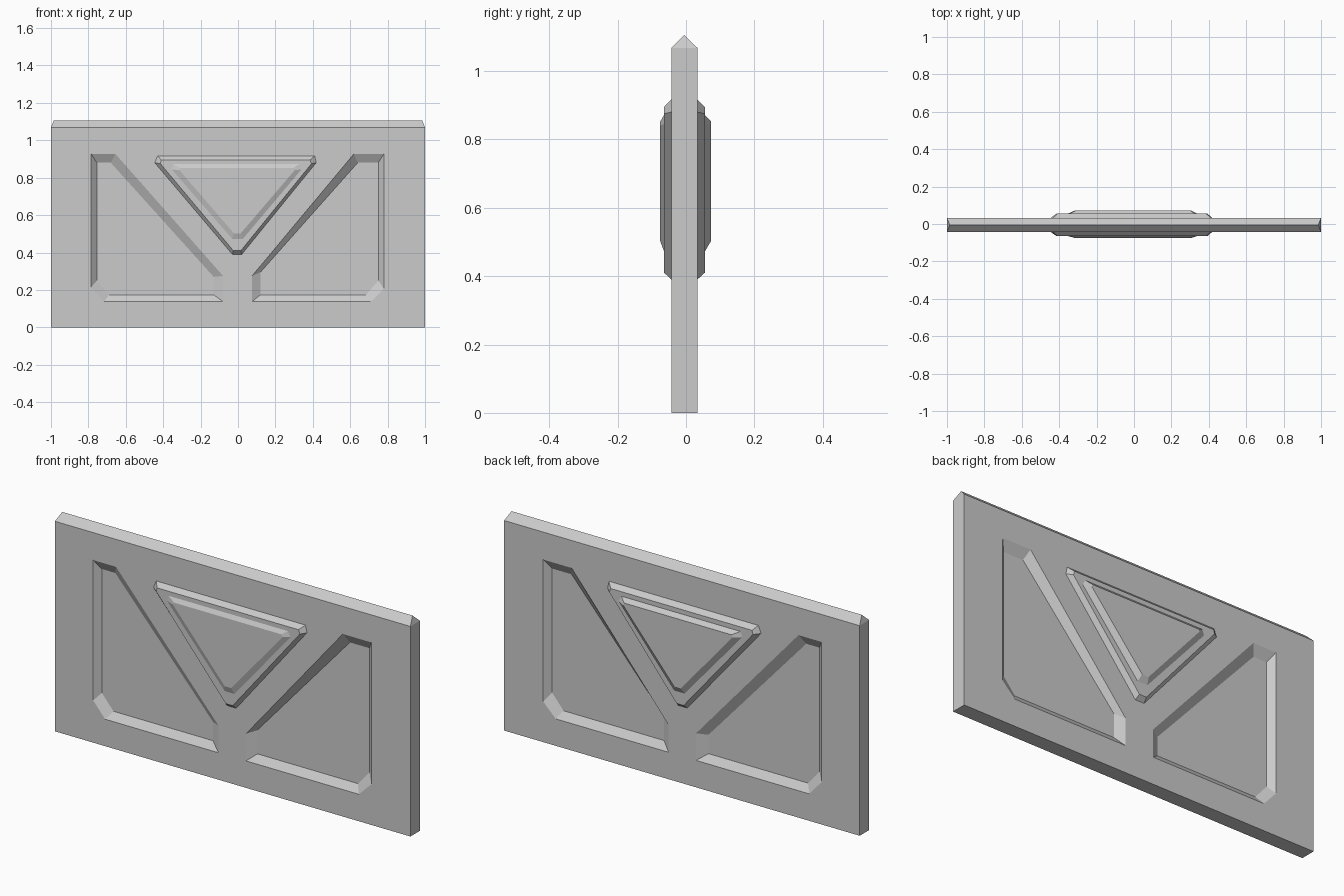
import bpy, bmesh

cube = bpy.data.objects.get("Cube")
if cube:
    bpy.data.objects.remove(cube, do_unlink=True)

stone = bpy.data.materials.new("grey_stone")
stone.use_nodes = True
GREY = (0.6, 0.6, 0.6, 1)
stone.diffuse_color = GREY
stone.node_tree.nodes["Principled BSDF"].inputs["Base Color"].default_value = GREY

FRONT, BACK, MID = -0.043, 0.033, -0.005


def finish(name, bm):
    bmesh.ops.recalc_face_normals(bm, faces=bm.faces)
    mesh = bpy.data.meshes.new(name)
    bm.to_mesh(mesh)
    bm.free()
    mesh.materials.append(stone)
    obj = bpy.data.objects.new(name, mesh)
    bpy.context.collection.objects.link(obj)
    return obj


def loft(name, sections):
    """Join (y, outline) sections into a closed solid; outlines are (x, z) points."""
    bm = bmesh.new()
    rings = [[bm.verts.new((x, y, z)) for x, z in pts] for y, pts in sections]
    n = len(rings[0])
    for a, b in zip(rings, rings[1:]):
        for i in range(n):
            j = (i + 1) % n
            bm.faces.new((a[i], a[j], b[j], b[i]))
    bm.faces.new(rings[0])
    bm.faces.new(rings[-1])
    return finish(name, bm)


# Wall slab with a hipped ridge along the top
bm = bmesh.new()
low = [bm.verts.new((x, y, 0)) for x, y in ((-1, FRONT), (1, FRONT), (1, BACK), (-1, BACK))]
top = [bm.verts.new((v.co.x, v.co.y, 1.068)) for v in low]
left, right = [bm.verts.new((x, MID, 1.105)) for x in (-0.985, 0.985)]
bm.faces.new(low)
for i in range(4):
    j = (i + 1) % 4
    bm.faces.new((low[i], low[j], top[j], top[i]))
bm.faces.new((top[0], top[1], right, left))
bm.faces.new((top[2], top[3], left, right))
bm.faces.new((top[1], top[2], right))
bm.faces.new((top[3], top[0], left))
wall = finish("wall_slab", bm)

# Sunken panels: rim and floor outlines
panels = {
    "right_panel": (
        [(-.785, .928), (-.656, .928), (-.08, .275), (-.08, .137), (-.717, .137), (-.785, .215)],
        [(-.755, .88), (-.68, .88), (-.13, .27), (-.13, .174), (-.69, .174), (-.755, .25)]),
    "left_panel": (
        [(.78, .928), (.62, .928), (.075, .275), (.075, .137), (.71, .137), (.78, .206)],
        [(.75, .88), (.64, .88), (.12, .295), (.12, .174), (.685, .174), (.75, .25)]),
}
DEPTH = 0.028
for name, (rim, floor) in panels.items():
    for side, y, out in (("front", FRONT, -1), ("back", BACK, 1)):
        cutter = loft(f"{side}_{name}_cutter",
                      [(y + out * 0.05, rim), (y, rim), (y - out * DEPTH, floor)])
        cutter.hide_render = True
        mod = wall.modifiers.new(cutter.name, "BOOLEAN")
        mod.operation = "DIFFERENCE"
        mod.solver = "EXACT"
        mod.object = cutter
        bpy.context.view_layer.objects.active = wall
        bpy.ops.object.modifier_apply(modifier=mod.name)
        bpy.data.objects.remove(cutter, do_unlink=True)

# Raised triangle in two bevelled steps, on both sides
base = [(-.43, .917), (.41, .917), (.418, .88), (.02, .39), (-.03, .39), (-.445, .88)]
step = [(-.41, .895), (.385, .895), (.393, .875), (.015, .41), (-.025, .41), (-.415, .875)]
inner = [(-.345, .872), (.325, .872), (.34, .845), (.025, .472), (-.03, .472), (-.355, .845)]
crown = [(-.307, .852), (.297, .852), (.303, .84), (.015, .503), (-.022, .503), (-.313, .84)]
for side, y, low_y, high_y in (("front", FRONT, -0.064, -0.0755), ("back", BACK, 0.055, 0.0735)):
    loft(f"{side}_triangle",
         [(MID, base), (y, base), (low_y, step), (low_y, inner), (high_y, crown)])
